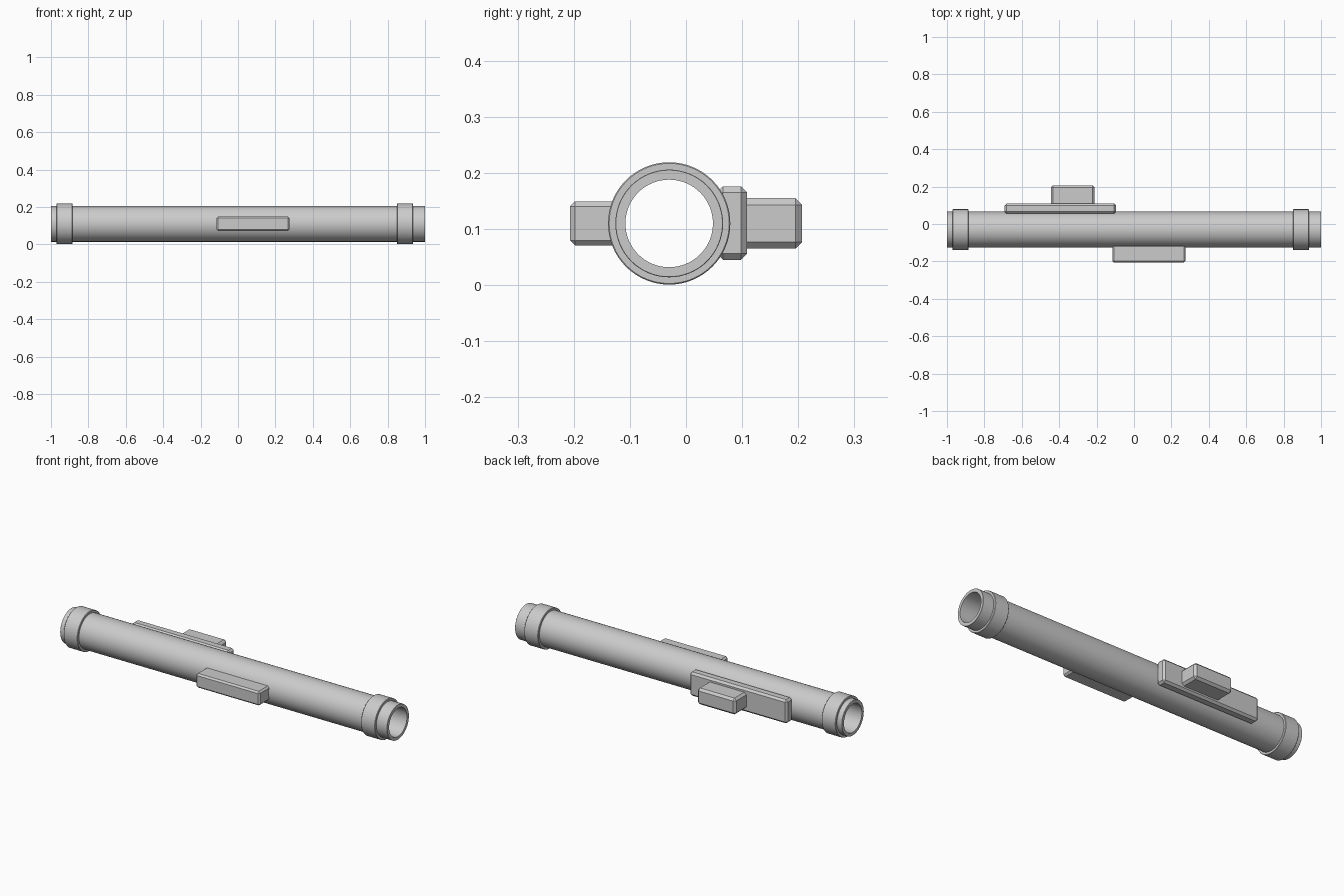
import bpy
import bmesh
import math
from mathutils import Matrix, Vector

if "Cube" in bpy.data.objects:
    bpy.data.objects.remove(bpy.data.objects["Cube"], do_unlink=True)

AXIS_Y, AXIS_Z = -0.03, 0.11

# One plain grey metal for everything
grey = bpy.data.materials.new("grey_metal")
grey.use_nodes = True
COLOR = (0.6, 0.6, 0.6, 1)
grey.diffuse_color = COLOR
grey.node_tree.nodes["Principled BSDF"].inputs["Base Color"].default_value = COLOR


def finish(name, bm):
    bmesh.ops.recalc_face_normals(bm, faces=bm.faces)
    mesh = bpy.data.meshes.new(name)
    bm.to_mesh(mesh)
    bm.free()
    obj = bpy.data.objects.new(name, mesh)
    bpy.context.collection.objects.link(obj)
    mesh.materials.append(grey)
    return obj


def ring(name, x0, x1, r_in, r_out, chamfer, sides=64):
    """Hollow cylinder along x, lathed from a chamfered closed section."""
    c = chamfer
    section = [(x0, r_in), (x0, r_out - c), (x0 + c, r_out),
               (x1 - c, r_out), (x1, r_out - c), (x1, r_in)]
    bm = bmesh.new()
    verts = [bm.verts.new((x, AXIS_Y, AXIS_Z + r)) for x, r in section]
    edges = [bm.edges.new((v, verts[i - 1])) for i, v in enumerate(verts)]
    bmesh.ops.spin(bm, geom=verts + edges, cent=(0, AXIS_Y, AXIS_Z),
                   axis=(1, 0, 0), angle=math.tau, steps=sides)
    bmesh.ops.remove_doubles(bm, verts=bm.verts, dist=1e-5)
    obj = finish(name, bm)
    bpy.ops.object.select_all(action="DESELECT")
    obj.select_set(True)
    bpy.context.view_layer.objects.active = obj
    bpy.ops.object.shade_smooth_by_angle(angle=math.radians(30))
    return obj


def block(name, low, high, chamfer):
    """Box between two corners with flat chamfers on every edge."""
    low, high = Vector(low), Vector(high)
    bm = bmesh.new()
    place = Matrix.Translation((low + high) / 2) @ Matrix.Diagonal((*(high - low), 1))
    bmesh.ops.create_cube(bm, size=1, matrix=place)
    bmesh.ops.bevel(bm, geom=bm.edges[:], offset=chamfer, segments=1,
                    affect="EDGES", clamp_overlap=True)
    return finish(name, bm)


# Open tube with a raised collar near each end
ring("tube", -1, 1, 0.078, 0.096, 0.001)
ring("right_collar", -0.97, -0.885, 0.09, 0.109, 0.002)
ring("left_collar", 0.85, 0.935, 0.09, 0.109, 0.002)

# Grip on the front, mounting plate and sight housing on the back
block("front_grip", (-0.115, -0.207, 0.071), (0.275, -0.11, 0.149), 0.009)
block("back_plate", (-0.692, 0.055, 0.045), (-0.095, 0.109, 0.176), 0.011)
block("sight_housing", (-0.445, 0.09, 0.065), (-0.21, 0.207, 0.155), 0.012)
